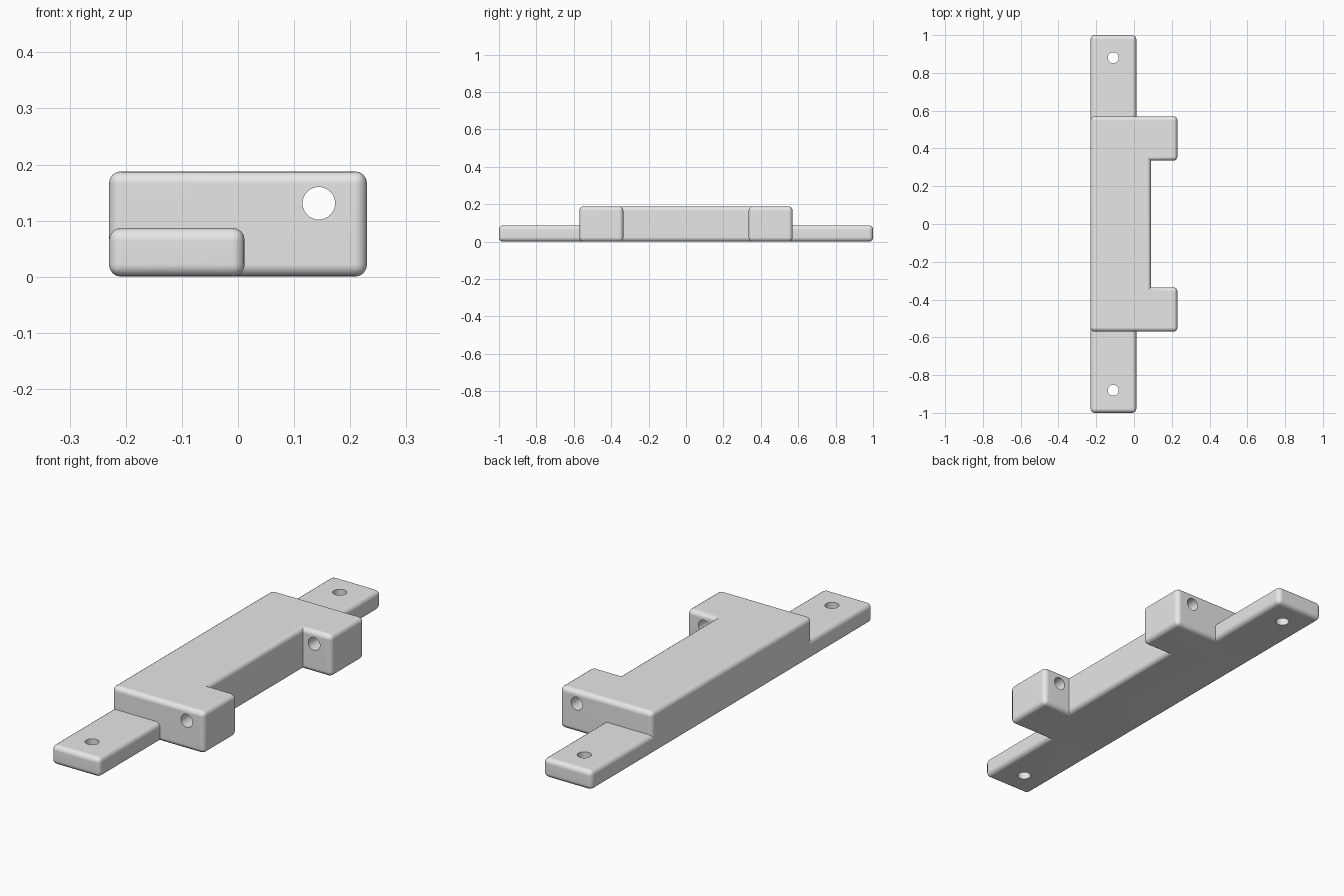
import bpy
import bmesh
import math

if "Cube" in bpy.data.objects:
    bpy.data.objects.remove(bpy.data.objects["Cube"], do_unlink=True)

# Single plain material
grey = bpy.data.materials.new("plain grey")
grey.use_nodes = True
grey.diffuse_color = (0.8, 0.8, 0.8, 1)
grey.node_tree.nodes["Principled BSDF"].inputs["Base Color"].default_value = (0.8, 0.8, 0.8, 1)

ROUNDING = 0.022
HOLE = 0.029


def activate(obj):
    bpy.ops.object.select_all(action='DESELECT')
    obj.select_set(True)
    bpy.context.view_layer.objects.active = obj


def rounded_prism(name, outline, height):
    """Extrude a floor outline upward and round its outward edges."""
    bm = bmesh.new()
    base = bm.faces.new([bm.verts.new((x, y, 0)) for x, y in outline])
    top = bmesh.ops.extrude_face_region(bm, geom=[base], use_keep_orig=True)
    verts = [v for v in top["geom"] if isinstance(v, bmesh.types.BMVert)]
    bmesh.ops.translate(bm, verts=verts, vec=(0, 0, height))
    bmesh.ops.recalc_face_normals(bm, faces=bm.faces)
    convex = [e for e in bm.edges if e.is_convex]
    bmesh.ops.bevel(bm, geom=convex, offset=ROUNDING, offset_type='OFFSET',
                    segments=4, profile=0.5, affect='EDGES', clamp_overlap=True)
    mesh = bpy.data.meshes.new(name)
    bm.to_mesh(mesh)
    bm.free()
    mesh.materials.append(grey)
    obj = bpy.data.objects.new(name, mesh)
    bpy.context.collection.objects.link(obj)
    return obj


def drill(obj, location, rotation, depth):
    """Cut a round hole right through the part."""
    bpy.ops.mesh.primitive_cylinder_add(vertices=32, radius=HOLE, depth=depth,
                                        location=location, rotation=rotation)
    cutter = bpy.context.object
    cutter.name = "hole_cutter"
    cutter.hide_render = True
    cutter.data.materials.append(grey)
    activate(obj)
    mod = obj.modifiers.new("hole", 'BOOLEAN')
    mod.operation = 'DIFFERENCE'
    mod.solver = 'EXACT'
    mod.object = cutter
    bpy.ops.object.modifier_apply(modifier=mod.name)
    bpy.data.objects.remove(cutter, do_unlink=True)


def finish(obj):
    """Smooth the rounded edges and keep the large faces flat."""
    activate(obj)
    bpy.ops.object.shade_smooth_by_angle(angle=math.radians(35))
    mod = obj.modifiers.new("flat faces", 'WEIGHTED_NORMAL')
    mod.keep_sharp = True


# Main body with a lug at each end
left, inner, outer = -0.23, 0.09, 0.23
end, lug = 0.57, 0.335
body = rounded_prism("main_body", [
    (left, -end), (outer, -end), (outer, -lug), (inner, -lug),
    (inner, lug), (outer, lug), (outer, end), (left, end)], 0.188)
# Pin hole through both lugs
drill(body, (0.144, 0, 0.131), (math.pi / 2, 0, 0), 1.5)
finish(body)

# Mounting tabs, tucked slightly into the body, each with a screw hole
for name, side in (("front_tab", -1), ("back_tab", 1)):
    tab = rounded_prism(name, [
        (left, side * 0.5), (0.012, side * 0.5), (0.012, side), (left, side)], 0.087)
    drill(tab, (-0.11, side * 0.88, 0.04), (0, 0, 0), 0.4)
    finish(tab)
